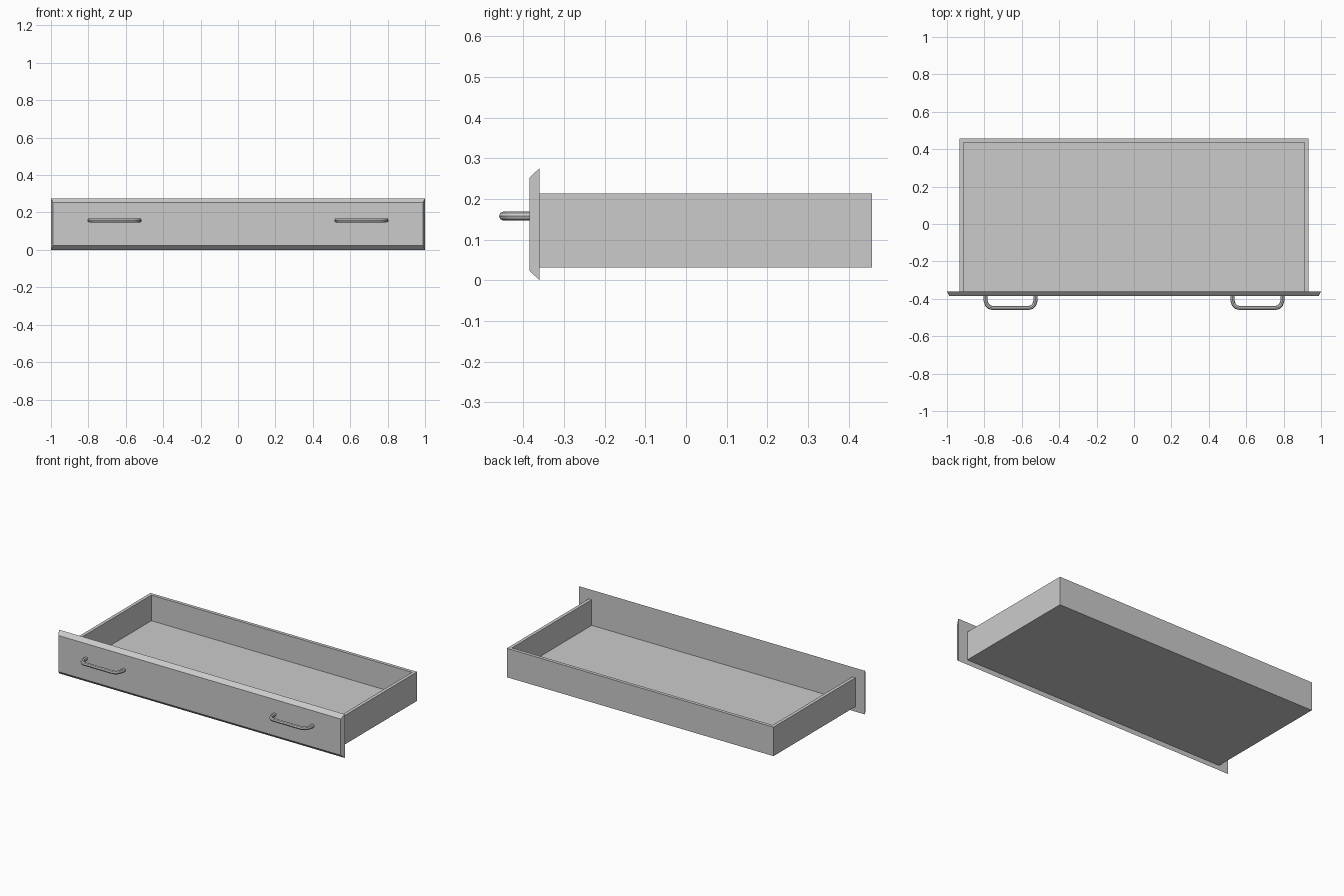
import bpy, bmesh
from mathutils import Vector

default = bpy.data.objects.get("Cube")
if default:
    bpy.data.objects.remove(default)

GREY = (0.6, 0.6, 0.6, 1)
mat = bpy.data.materials.new("plain grey")
mat.use_nodes = True
mat.diffuse_color = GREY
mat.node_tree.nodes["Principled BSDF"].inputs["Base Color"].default_value = GREY


def finish(name, bm):
    bmesh.ops.recalc_face_normals(bm, faces=bm.faces)
    mesh = bpy.data.meshes.new(name)
    bm.to_mesh(mesh)
    bm.free()
    mesh.materials.append(mat)
    ob = bpy.data.objects.new(name, mesh)
    bpy.context.collection.objects.link(ob)
    return ob


def block(bm, lo, hi):
    lo, hi = Vector(lo), Vector(hi)
    verts = bmesh.ops.create_cube(bm, size=1)["verts"]
    bmesh.ops.scale(bm, vec=hi - lo, verts=verts)
    bmesh.ops.translate(bm, vec=(lo + hi) / 2, verts=verts)
    return verts


# Front panel, narrower at its front face so the rim slopes back
W, H, Y0, Y1 = 1.0, 0.276, -0.385, -0.36
bm = bmesh.new()
for v in block(bm, (-W, Y0, 0), (W, Y1, H)):
    if v.co.y < (Y0 + Y1) / 2:
        v.co.x *= 0.988
        v.co.z = H / 2 + (v.co.z - H / 2) * 0.83
finish("front_panel", bm)

# Tray: a box with the top sunk in, open towards the panel
BX, BACK, BOTTOM, TOP, T = 0.933, 0.458, 0.031, 0.214, 0.021
bm = bmesh.new()
profile = [(-BX, BOTTOM), (BX, BOTTOM), (BX, TOP), (BX - T, TOP),
           (BX - T, BOTTOM + T), (T - BX, BOTTOM + T), (T - BX, TOP), (-BX, TOP)]
section = bm.faces.new([bm.verts.new((x, Y1, z)) for x, z in profile])
ext = bmesh.ops.extrude_face_region(bm, geom=[section])["geom"]
bmesh.ops.translate(bm, vec=(0, BACK - T - Y1, 0),
                    verts=[g for g in ext if isinstance(g, bmesh.types.BMVert)])
finish("tray_sides_and_floor", bm)

bm = bmesh.new()
block(bm, (-BX, BACK - T, BOTTOM), (BX, BACK, TOP))
finish("tray_back", bm)


# Bow handles: round rod swept along a path with rounded corners
def handle(name, cx):
    half = [(0.133, Y0 + 0.002), (0.133, -0.412), (0.126, -0.432),
            (0.114, -0.444), (0.096, -0.449)]
    path = [(-x, y) for x, y in half] + half[::-1]
    curve = bpy.data.curves.new(name, "CURVE")
    curve.dimensions = "3D"
    curve.bevel_depth = 0.011
    curve.bevel_resolution = 2
    curve.use_fill_caps = True
    spline = curve.splines.new("POLY")
    spline.points.add(len(path) - 1)
    for p, (x, y) in zip(spline.points, path):
        p.co = (cx + x, y, 0.158, 1)
    curve.materials.append(mat)
    ob = bpy.data.objects.new(name, curve)
    bpy.context.collection.objects.link(ob)
    bpy.ops.object.select_all(action="DESELECT")
    ob.select_set(True)
    bpy.context.view_layer.objects.active = ob
    bpy.ops.object.convert(target="MESH")
    bpy.ops.object.shade_smooth_by_angle()


for side, cx in (("left", 0.66), ("right", -0.66)):
    handle(side + "_handle", cx)
